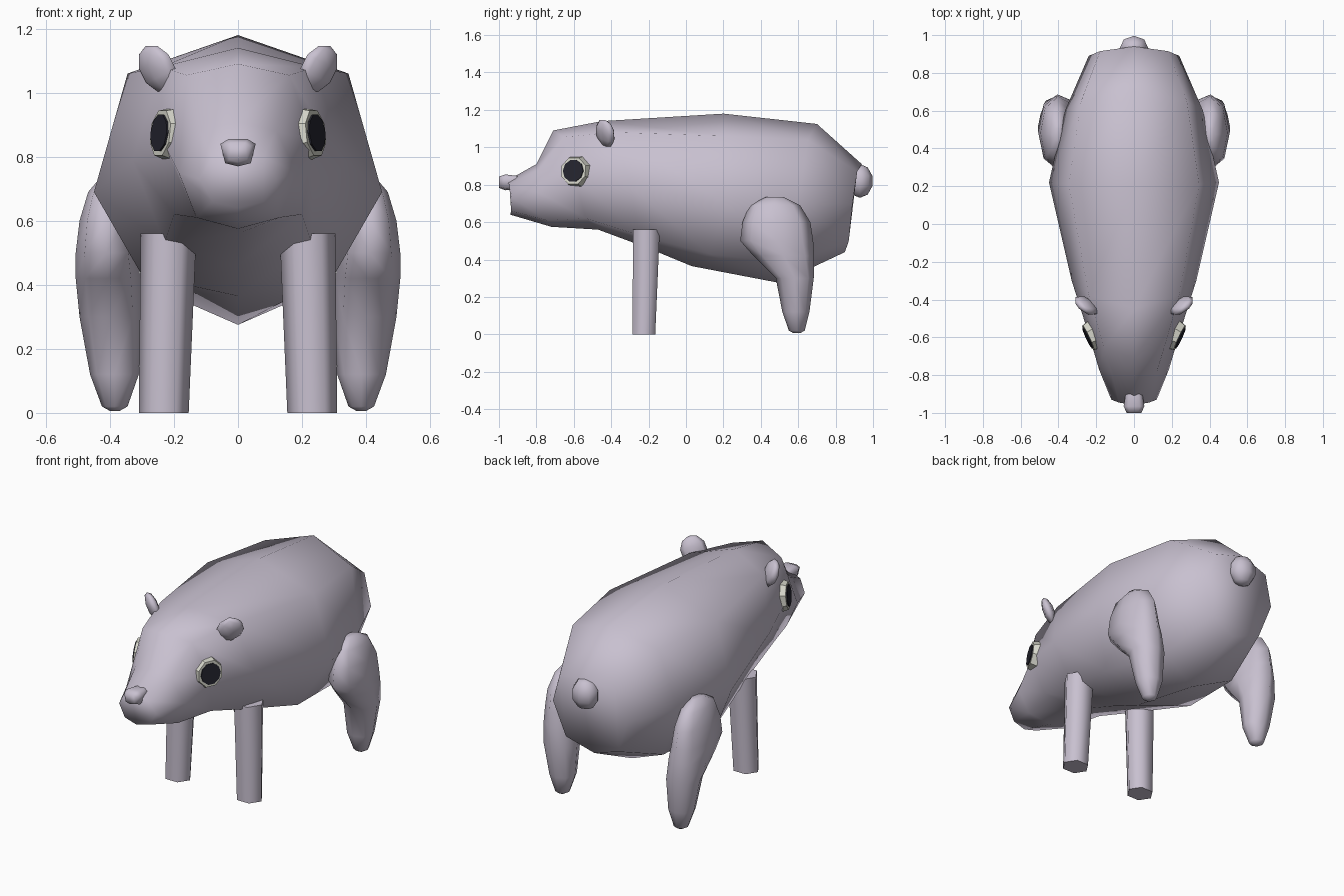
import bpy, bmesh, math
from mathutils import Vector, Matrix

if "Cube" in bpy.data.objects:
    bpy.data.objects.remove(bpy.data.objects["Cube"])


def material(name, rgb):
    m = bpy.data.materials.new(name)
    m.diffuse_color = (*rgb, 1)
    m.use_nodes = True
    m.node_tree.nodes["Principled BSDF"].inputs["Base Color"].default_value = m.diffuse_color
    return m


FUR = material("lilac_grey", (0.58, 0.53, 0.63))
WHITE = material("eye_white", (0.68, 0.68, 0.60))
BLACK = material("pupil_dark", (0.018, 0.018, 0.028))


def finish(name, bm, mat, angle=75):
    bmesh.ops.recalc_face_normals(bm, faces=bm.faces)
    mesh = bpy.data.meshes.new(name)
    bm.to_mesh(mesh)
    bm.free()
    mesh.materials.append(mat)
    ob = bpy.data.objects.new(name, mesh)
    bpy.context.collection.objects.link(ob)
    bpy.ops.object.select_all(action='DESELECT')
    ob.select_set(True)
    bpy.context.view_layer.objects.active = ob
    bpy.ops.object.shade_smooth_by_angle(angle=math.radians(angle))
    return ob


def loft(name, rings, mat, angle=75):
    """Skin a list of equal-length point rings and cap both ends."""
    bm = bmesh.new()
    vs = [[bm.verts.new(p) for p in r] for r in rings]
    n = len(rings[0])
    for a, b in zip(vs, vs[1:]):
        for i in range(n):
            j = (i + 1) % n
            bm.faces.new((a[i], a[j], b[j], b[i]))
    bm.faces.new(vs[0])
    bm.faces.new(vs[-1])
    return finish(name, bm, mat, angle)


def ellipsoid(name, loc, size, rot=Matrix(), seg=8, lat=5):
    bm = bmesh.new()
    bmesh.ops.create_uvsphere(bm, u_segments=seg, v_segments=lat, radius=1)
    bm.transform(Matrix.Translation(loc) @ rot @ Matrix.Diagonal((*size, 1)))
    return finish(name, bm, FUR, 100)


# Body and head: top y,z / bottom y,z / side y / upper, side, lower x,z
body = [
    (-.96, .82, -.94, .64, -.93, .08, .80, .12, .73, .08, .66),
    (-.80, .91, -.72, .575, -.77, .12, .88, .185, .75, .13, .61),
    (-.71, 1.09, -.47, .56, -.60, .16, 1.055, .235, .85, .20, .62),
    (-.45, 1.14, -.20, .46, -.30, .24, 1.08, .33, .79, .23, .53),
    (.20, 1.18, .03, .365, .22, .345, 1.06, .45, .69, .30, .43),
    (.70, 1.125, .50, .275, .60, .28, 1.04, .365, .70, .24, .38),
    (.94, .91, .85, .44, .89, .18, .87, .24, .70, .17, .50),
]
rings = []
for yt, zt, yb, zb, ys, xu, zu, xs, zs, xl, zl in body:
    half = [(xu, (yt + ys) / 2, zu), (xs, ys, zs), (xl, (yb + ys) / 2, zl)]
    rings.append([(0, yt, zt)] + half + [(0, yb, zb)]
                 + [(-x, y, z) for x, y, z in reversed(half)])
loft("body", rings, FUR)

# Nose: small tapered block
loft("nose", [[(x * s, y, .815 + z * s) for x, z in
               ((-.055, .025), (-.03, .04), (.03, .04), (.055, .025),
                (.04, -.035), (0, -.045), (-.04, -.035))]
              for y, s in ((-.90, .8), (-.965, 1), (-1.0, .7))], FUR)

# Tail
ellipsoid("tail", (0, .93, .82), (.08, .07, .09))

# Hind leg sections: z, y range, x range
hind = [
    (.735, .43, .52, .38, .43), (.69, .34, .61, .35, .468),
    (.60, .302, .665, .33, .495), (.50, .29, .68, .315, .507),
    (.42, .36, .685, .305, .507), (.30, .48, .683, .30, .495),
    (.12, .515, .66, .31, .462), (.02, .55, .635, .345, .425),
    (.006, .575, .61, .37, .40),
]


def oval(cx, cy, z, rx, ry, n, side):
    return [(side * (cx + rx * math.cos(2 * math.pi * i / n)),
             cy + ry * math.sin(2 * math.pi * i / n), z) for i in range(n)]


for side, tag in ((1, "right"), (-1, "left")):
    loft("hind_leg_" + tag,
         [oval((x0 + x1) / 2, (y0 + y1) / 2, z, (x1 - x0) / 2, (y1 - y0) / 2, 8, side)
          for z, y0, y1, x0, x1 in hind], FUR, 100)

    # Front leg: slightly tapering six-sided post
    loft("front_leg_" + tag,
         [oval(.232, -.225, 0, .078, .070, 6, side),
          oval(.217, -.212, .56, .087, .083, 6, side)], FUR)

    # Ear: flat pad leaning outward and forward
    rot = (Matrix.Rotation(side * math.radians(38), 4, 'Z')
           @ Matrix.Rotation(math.radians(18), 4, 'X')
           @ Matrix.Rotation(side * math.radians(20), 4, 'Y'))
    ellipsoid("ear_" + tag, (side * .252, -.432, 1.075), (.072, .032, .08), rot)

    # Eye: bevelled pale disc with a thin dark pupil plate
    normal = Vector((side * .90, -.42, .10)).normalized()
    face = normal.to_track_quat('Z', 'Y').to_matrix().to_4x4()
    centre = Vector((side * .232, -.597, .873))
    for name, mat, r0, r1, d0, d1, n in (
            ("eye_white_", WHITE, .088, .076, -.03, .012, 8),
            ("pupil_", BLACK, .060, .060, .010, .018, 10)):
        bm = bmesh.new()
        bmesh.ops.create_cone(bm, cap_ends=True, segments=n, radius1=r0,
                              radius2=r1, depth=d1 - d0)
        bm.transform(Matrix.Translation(centre + normal * (d0 + d1) / 2) @ face
                     @ Matrix.Rotation(math.pi / n, 4, 'Z'))
        finish(name + tag, bm, mat, 30)
